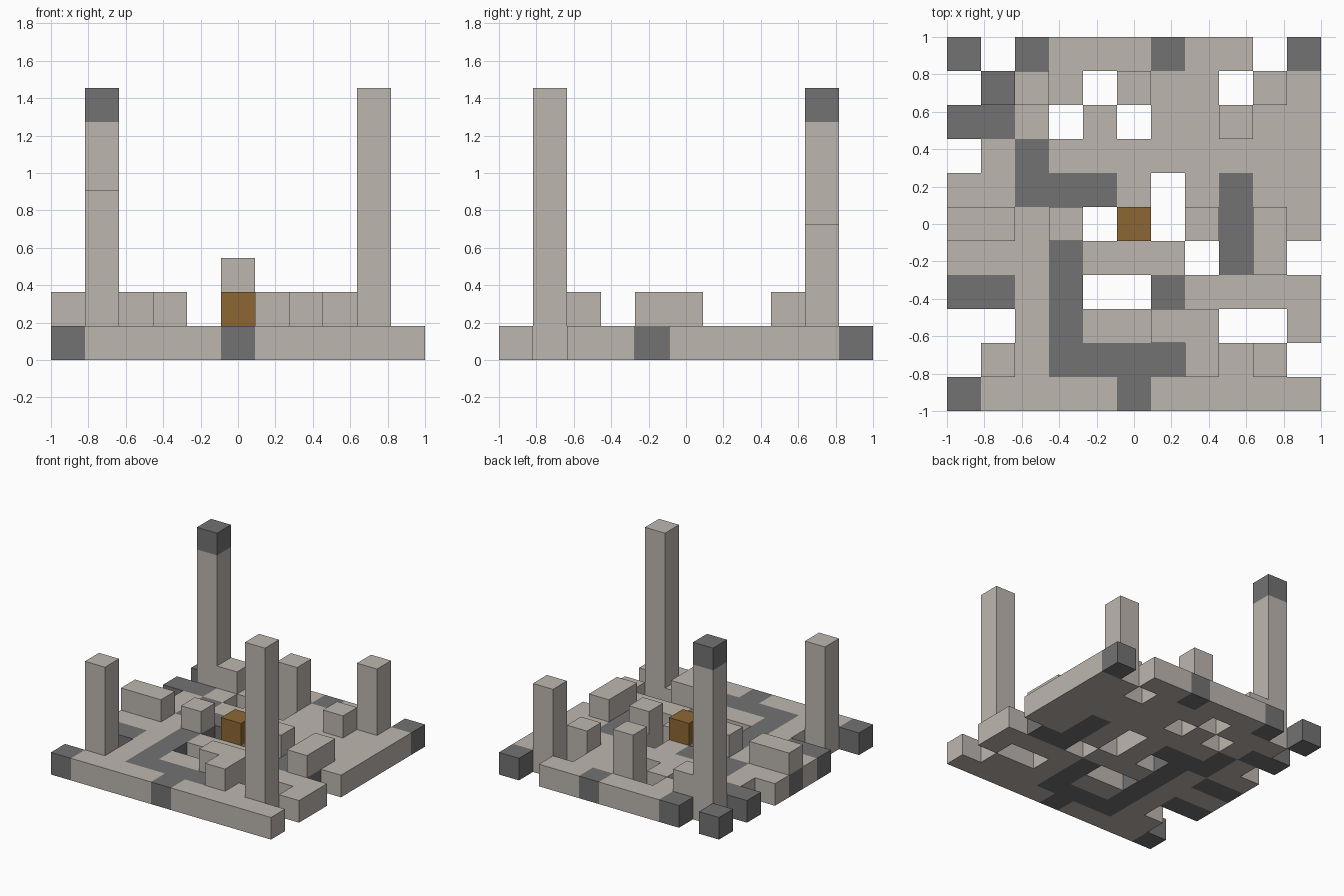
import bpy
import bmesh
from mathutils import Matrix, Vector

if "Cube" in bpy.data.objects:
    bpy.data.objects.remove(bpy.data.objects["Cube"], do_unlink=True)

N = 11          # cells along each side
S = 2 / N       # cell size


def make_material(name, rgb):
    mat = bpy.data.materials.new(name)
    mat.use_nodes = True
    mat.diffuse_color = (*rgb, 1)
    mat.node_tree.nodes["Principled BSDF"].inputs["Base Color"].default_value = (*rgb, 1)
    return mat


stone = make_material("pale_stone", (0.51, 0.47, 0.43))
dark = make_material("dark_stone", (0.17, 0.17, 0.17))
wood = make_material("brown_wood", (0.27, 0.135, 0.034))


def finish(name, bm, mats):
    mesh = bpy.data.meshes.new(name)
    bm.to_mesh(mesh)
    bm.free()
    for mat in mats:
        mesh.materials.append(mat)
    obj = bpy.data.objects.new(name, mesh)
    bpy.context.collection.objects.link(obj)
    return obj


# Floor plan, back row first: L pale, D dark, dot is a gap
PLAN = [
    "D.DLLLDLL.D",
    ".LLL.LLL.LL",
    "DDL.L.LLLLL",
    ".LDLLLLLLLL",
    "LLDDDL.LDLL",
    "DDLD.L.LDLL",
    "LLLDLLL.DD.",
    "DDLD..DLLLL",
    "..LDLLDL..L",
    ".LLDDDDLLL.",
    "DLLLLDLLLLL",
]


def cell(col, row):
    if 0 <= col < N and 0 <= row < N:
        return PLAN[row][col]
    return "."


def build_floor():
    bm = bmesh.new()

    def add_face(center, normal, tangent, mat):
        other = normal.cross(tangent)
        corners = [center + S / 2 * (a * tangent + b * other)
                   for a, b in ((-1, -1), (1, -1), (1, 1), (-1, 1))]
        bm.faces.new([bm.verts.new(p) for p in corners]).material_index = mat

    up = Vector((0, 0, 1))
    side = Vector((1, 0, 0))
    for row in range(N):
        for col in range(N):
            kind = cell(col, row)
            if kind == ".":
                continue
            mat = "LD".index(kind)
            mid = Vector((-1 + (col + 0.5) * S, 1 - (row + 0.5) * S, S / 2))
            for normal in (up, -up):
                add_face(mid + normal * S / 2, normal, side, mat)
            # Walls only where the neighbouring cell is a gap
            for dx, dy in ((1, 0), (-1, 0), (0, 1), (0, -1)):
                if cell(col + dx, row - dy) == ".":
                    normal = Vector((dx, dy, 0))
                    add_face(mid + normal * S / 2, normal, up, mat)
    bmesh.ops.remove_doubles(bm, verts=bm.verts, dist=0.001)
    return finish("floor", bm, [stone, dark])


def block(name, col, row, top, mat=stone, wide=1, deep=1, bottom=1):
    """Box standing on the floor; sizes counted in cells."""
    bm = bmesh.new()
    center = Vector((-1 + (col + wide / 2) * S, 1 - (row + deep / 2) * S, (top + bottom) / 2 * S))
    scale = Matrix.Diagonal((wide * S, deep * S, (top - bottom) * S, 1))
    bmesh.ops.create_cube(bm, size=1, matrix=Matrix.Translation(center) @ scale)
    return finish(name, bm, [mat])


build_floor()

# Pillars
block("back_right_pillar", 1, 1, 7)
block("back_right_pillar_cap", 1, 1, 8, dark, bottom=7)
block("back_left_pillar", 9, 1, 4)
block("back_middle_pillar", 5, 1, 3)
block("front_right_pillar", 1, 9, 5)
block("front_left_pillar", 9, 9, 8)

# Low walls and stones
block("back_right_stone", 2, 1, 2)
block("back_left_stone", 8, 2, 2)
block("right_wall", 0, 5, 2, wide=2)
block("inner_right_stone", 3, 5, 2)
block("inner_left_stone", 7, 5, 2)
block("left_wall", 9, 5, 2, deep=2)
block("front_wall", 6, 8, 2, wide=2)
block("front_wall_corner", 7, 9, 2)

# Chest in the middle
block("center_chest", 5, 5, 2, wood)
